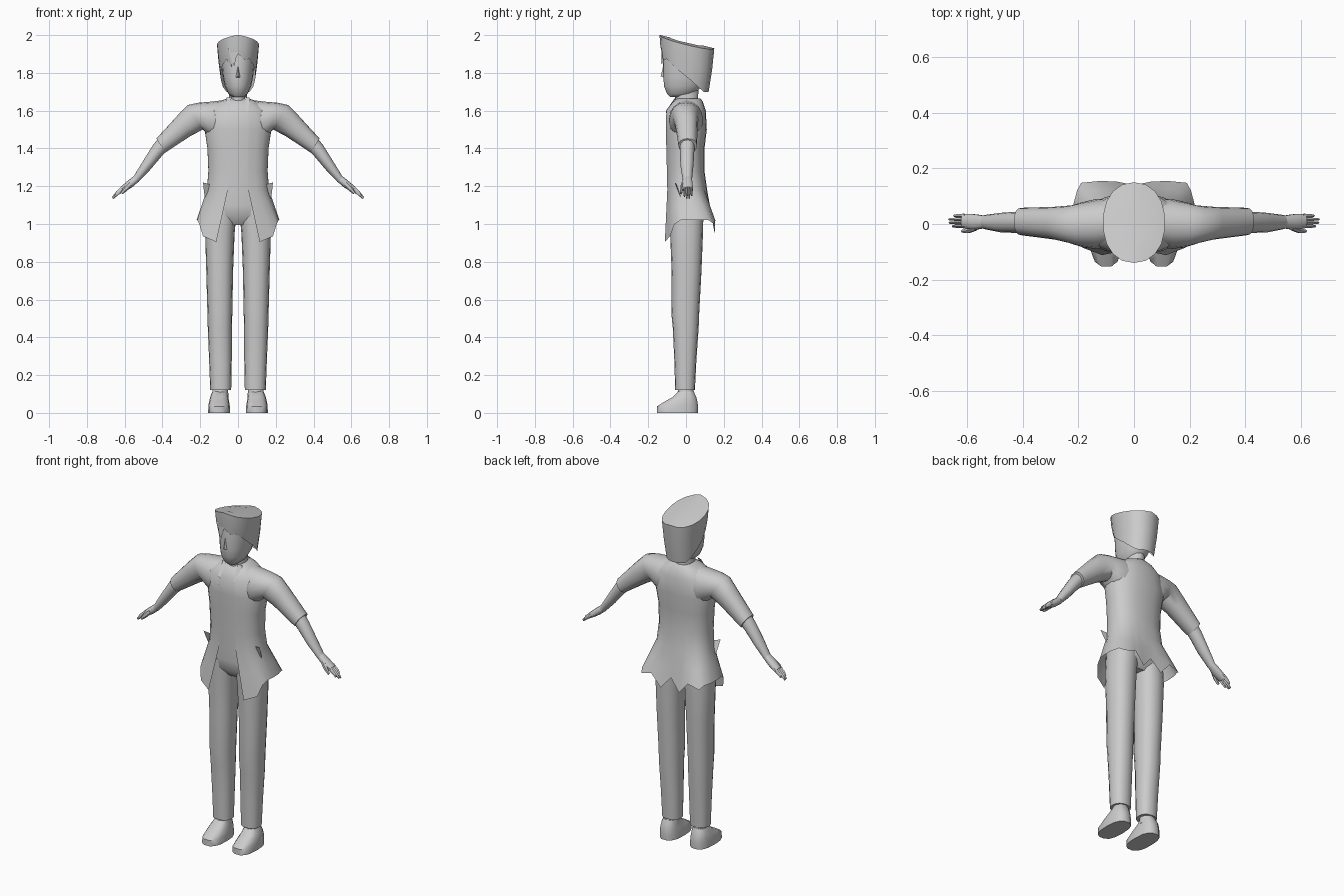
import bpy, bmesh, math
from mathutils import Vector as V

if "Cube" in bpy.data.objects:
    bpy.data.objects.remove(bpy.data.objects["Cube"])

grey = bpy.data.materials.new("plain grey")
grey.diffuse_color = (0.6, 0.6, 0.6, 1)
grey.use_nodes = True
grey.node_tree.nodes["Principled BSDF"].inputs["Base Color"].default_value = grey.diffuse_color


def finish(name, bm, mirror=False, angle=45):
    bmesh.ops.recalc_face_normals(bm, faces=bm.faces)
    me = bpy.data.meshes.new(name)
    bm.to_mesh(me)
    bm.free()
    me.materials.append(grey)
    ob = bpy.data.objects.new(name, me)
    bpy.context.collection.objects.link(ob)
    bpy.ops.object.select_all(action='DESELECT')
    ob.select_set(True)
    bpy.context.view_layer.objects.active = ob
    bpy.ops.object.shade_smooth_by_angle(angle=math.radians(angle))
    if mirror:
        ob.modifiers.new("mirror", 'MIRROR').use_mirror_merge = False
    return ob


def skin(bm, rows, closed=True, caps=True):
    """Bridge rows of points with quads."""
    rows = [[bm.verts.new(p) for p in r] for r in rows]
    n = len(rows[0])
    for a, b in zip(rows, rows[1:]):
        for i in range(n if closed else n - 1):
            j = (i + 1) % n
            bm.faces.new((a[i], a[j], b[j], b[i]))
    if closed and caps:
        bm.faces.new(rows[0])
        bm.faces.new(rows[-1])


def curve_point(c, u, v, t, p):
    k = 2 / p
    f = lambda w: math.copysign(abs(w) ** k, w)
    return c + u * f(math.cos(t)) + v * f(math.sin(t))


def ring(c, u, v, n, p):
    return [curve_point(c, u, v, 2 * math.pi * i / n, p) for i in range(n)]


def level(z, x0, x1, y0, y1):
    """Horizontal section: centre and the two half axes."""
    return (V(((x0 + x1) / 2, (y0 + y1) / 2, z)),
            V(((x1 - x0) / 2, 0, 0)), V((0, (y1 - y0) / 2, 0)))


def limb_section(tx, tz, bx, bz, y0, y1):
    """Section of an arm from its top point, bottom point and depth."""
    return (V(((tx + bx) / 2, (y0 + y1) / 2, (tz + bz) / 2)),
            V(((tx - bx) / 2, 0, (tz - bz) / 2)), V((0, (y1 - y0) / 2, 0)))


def loft(name, sections, n=16, p=2.2, mirror=False, angle=45):
    bm = bmesh.new()
    skin(bm, [ring(*s, n, p) for s in sections])
    return finish(name, bm, mirror, angle)


def plate(name, points, mirror=False):
    bm = bmesh.new()
    bm.faces.new([bm.verts.new(p) for p in points])
    return finish(name, bm, mirror)


# Torso: z, half width, front y, back y
torso = [(1.665, .055, -.045, .075), (1.65, .10, -.07, .088), (1.60, .165, -.107, .105),
         (1.50, .178, -.11, .11), (1.40, .163, -.107, .098), (1.28, .158, -.104, .098),
         (1.18, .166, -.102, .112)]
loft("shirt", [level(z, -w + .006, w - .006, f + .005, b - .005) for z, w, f, b in torso], 24, 2.4)

# Jacket: open at the front, with a pointed, flared hem
COLS = 21
start = math.radians(-90 + 15)
rows = []
for z, w, f, b in torso:
    s = level(z, -w, w, f, b)
    rows.append([curve_point(*s, start + math.radians(330) * i / (COLS - 1), 2.4)
                 for i in range(COLS)])
half = [(.115, -.112, .905), (.185, -.085, .935), (.205, -.06, 1.0), (.215, -.03, 1.02),
        (.22, .02, 1.02), (.218, .07, 1.02), (.205, .12, 1.02), (.19, .148, 1.0),
        (.12, .155, 1.02), (.06, .152, .95)]
hem = [V(h) for h in half] + [V((0, .14, 1.02))] + [V((-x, y, z)) for x, y, z in half[::-1]]
waist = rows[-1]
rows.append([a.lerp(h, .5) for a, h in zip(waist, hem)])
rows.append(hem)
bm = bmesh.new()
skin(bm, rows, closed=False)
finish("jacket", bm, angle=60)

# Pocket flaps and collar points
plate("pocket_flap", [(.15, -.05, 1.21), (.185, -.06, 1.22), (.18, -.04, 1.17), (.172, -.02, 1.12)], True)
plate("collar", [(.035, -.055, 1.672), (.065, -.05, 1.668), (.055, -.106, 1.60), (.042, -.106, 1.585)], True)

# Trousers
loft("trouser_seat", [level(1.21, -.15, .15, -.092, .092), level(1.10, -.162, .162, -.092, .095),
                      level(1.04, -.166, .166, -.086, .092), level(.995, -.12, .12, -.05, .055)], 20, 2.5)
loft("trouser_leg", [level(1.09, .005, .164, -.088, .093), level(.95, .018, .174, -.084, .09),
                     level(.75, .026, .168, -.076, .082), level(.53, .03, .162, -.078, .07),
                     level(.45, .032, .16, -.07, .067), level(.28, .033, .153, -.062, .055),
                     level(.12, .036, .147, -.057, .047)], 16, 2.3, True)

# Shoes and ankles
loft("ankle", [level(.16, .055, .13, -.035, .035), level(.08, .05, .14, -.05, .045)], 12, 2, True)
loft("shoe", [level(0, .042, .158, -.155, .065), level(.035, .043, .157, -.155, .066),
              level(.06, .047, .153, -.115, .062), level(.085, .052, .147, -.07, .055),
              level(.112, .056, .136, -.042, .042)], 14, 2.6, True)

# Arms, from shoulder to wrist
loft("sleeve", [limb_section(.04, 1.66, .05, 1.45, -.07, .085), limb_section(.14, 1.648, .13, 1.45, -.09, .09),
                limb_section(.21, 1.642, .165, 1.475, -.083, .078), limb_section(.265, 1.63, .185, 1.50, -.07, .067),
                limb_section(.32, 1.575, .25, 1.467, -.056, .062),
                limb_section(.432, 1.452, .385, 1.378, -.04, .058)], 16, 2.2, True, 50)
loft("forearm", [limb_section(.41, 1.468, .365, 1.40, -.032, .045), limb_section(.45, 1.418, .405, 1.358, -.032, .044),
                 limb_section(.50, 1.338, .462, 1.29, -.03, .04),
                 limb_section(.553, 1.252, .527, 1.222, -.018, .032)], 12, 2, True)

# Hands
loft("palm", [limb_section(.548, 1.257, .525, 1.225, -.015, .03), limb_section(.58, 1.232, .56, 1.195, -.022, .036),
              limb_section(.622, 1.196, .606, 1.167, -.016, .038)], 10, 2.4, True)
for i, tip in enumerate((.655, .667, .668, .65)):
    y = -.008 + i * .0125
    drop = (.668 - tip) * .8
    loft("finger", [limb_section(.612, 1.203, .598, 1.176, y - .007, y + .007),
                    limb_section(.642, 1.175, .63, 1.156, y - .007, y + .007),
                    limb_section(tip, 1.142 + drop, tip - .008, 1.132 + drop, y - .004, y + .004)], 6, 2, True)
loft("thumb", [limb_section(.575, 1.228, .56, 1.202, -.024, -.004), limb_section(.602, 1.20, .587, 1.176, -.034, -.014),
               limb_section(.622, 1.168, .612, 1.157, -.032, -.02)], 6, 2, True)

# Neck and head
loft("neck", [level(1.62, -.058, .058, -.06, .075), level(1.66, -.047, .047, -.06, .065),
              level(1.76, -.05, .05, -.07, .07)], 14, 2)
loft("head", [level(1.672, -.03, .03, -.085, .0), level(1.69, -.052, .052, -.102, .05),
              level(1.73, -.07, .07, -.118, .085), level(1.78, -.08, .08, -.121, .11),
              level(1.86, -.088, .088, -.122, .125), level(1.93, -.09, .09, -.115, .12)], 18, 2.2)
bm = bmesh.new()
nose = [bm.verts.new(p) for p in ((0, -.12, 1.84), (-.014, -.116, 1.775), (.014, -.116, 1.775), (0, -.134, 1.782))]
for f in ((0, 1, 3), (0, 3, 2), (1, 2, 3)):
    bm.faces.new([nose[i] for i in f])
finish("nose", bm)

# Hair: sloping flat top, long at the back, forelock at the front
bm = bmesh.new()
N = 18
top_z = lambda y: 1.967 - y * .245
crown, rim, middle, edge = [], [], [], []
for i in range(N):
    t = 2 * math.pi * i / N - math.pi / 2
    r = curve_point(V((0, .005, 0)), V((.112, 0, 0)), V((0, .145, 0)), t, 2.2)
    r.z = top_z(r.y) - .16 * abs(r.x)
    back = (1 - math.cos(t + math.pi / 2)) / 2
    z = 1.90 - .20 * min(1, back * 1.15)
    if i in (N - 1, 1):
        z = 1.87 if i == 1 else 1.83
    e = curve_point(V((0, -.004, z)), V((.092, 0, 0)), V((0, .124, 0)), t, 2.2)
    rim.append(r)
    edge.append(e)
    middle.append(r.lerp(e, .5) + V((r.x, r.y, 0)) * .02)
    crown.append(V((r.x * .6, r.y * .6, top_z(r.y * .6) - .07 * abs(r.x))))
skin(bm, [crown, rim, middle, edge], caps=False)
bm.verts.ensure_lookup_table()
bm.faces.new(bm.verts[:N])
finish("hair", bm, angle=40)
plate("forelock", [(-.055, -.128, 1.93), (-.02, -.128, 1.835), (-.005, -.13, 1.90), (.03, -.13, 1.95)])
